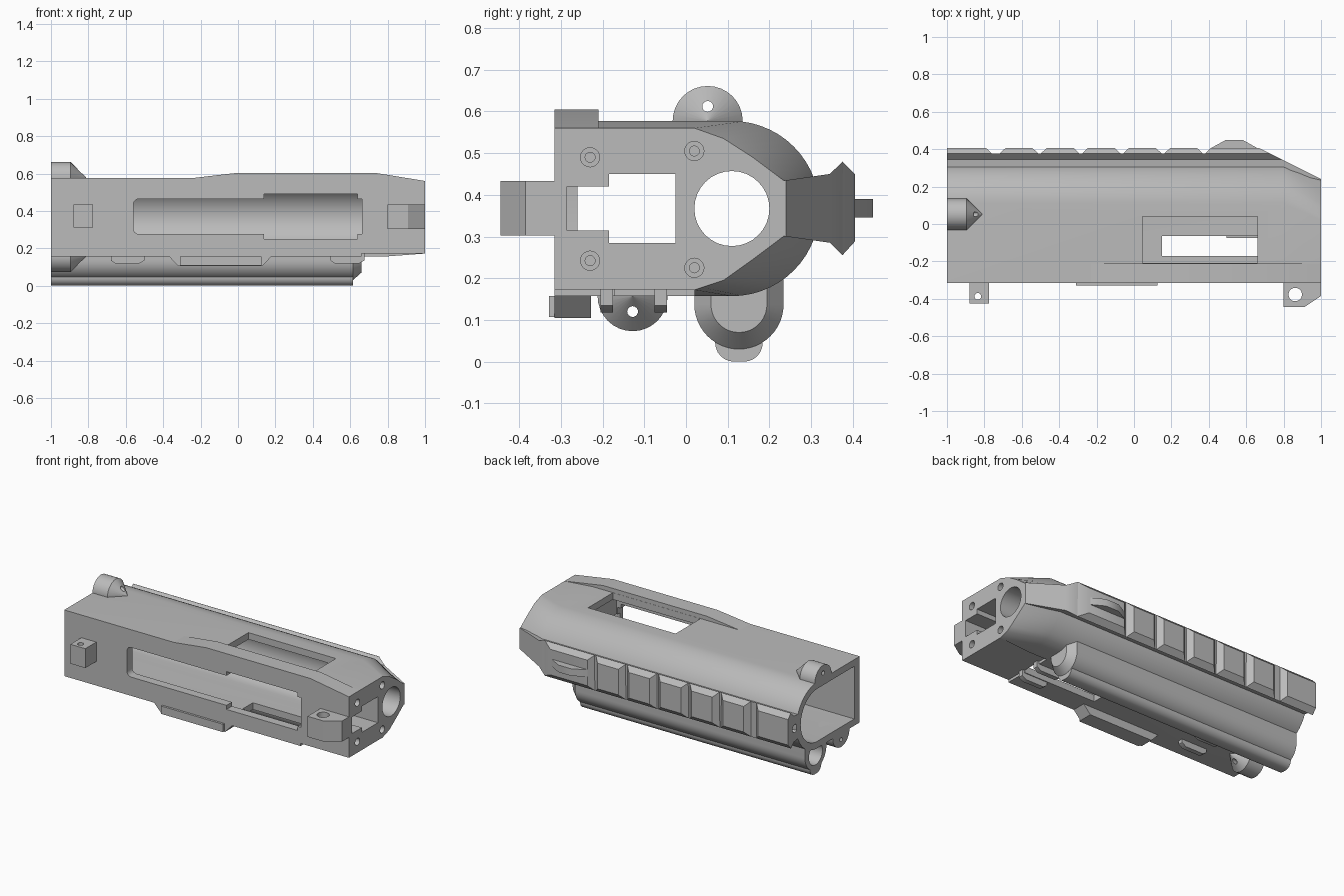
import bpy, bmesh, math

if "Cube" in bpy.data.objects:
    bpy.data.objects.remove(bpy.data.objects["Cube"], do_unlink=True)

grey = bpy.data.materials.new("plain_grey")
grey.use_nodes = True
GREY = (0.5, 0.5, 0.5, 1)
grey.diffuse_color = GREY
grey.node_tree.nodes["Principled BSDF"].inputs["Base Color"].default_value = GREY
cutters = []


def loft(name, sections):
    """Skin matching closed sections and cap both ends."""
    bm = bmesh.new()
    rings = [[bm.verts.new(p) for p in s] for s in sections]
    n = len(rings[0])
    for a, b in zip(rings, rings[1:]):
        for i in range(n):
            j = (i + 1) % n
            bm.faces.new((a[i], a[j], b[j], b[i]))
    bm.faces.new(rings[0])
    bm.faces.new(rings[-1])
    bmesh.ops.recalc_face_normals(bm, faces=bm.faces)
    mesh = bpy.data.meshes.new(name)
    bm.to_mesh(mesh)
    bm.free()
    mesh.materials.append(grey)
    ob = bpy.data.objects.new(name, mesh)
    bpy.context.collection.objects.link(ob)
    return ob


def place(axis, t, pts):
    if axis == "x":
        return [(t, a, b) for a, b in pts]
    if axis == "y":
        return [(a, t, b) for a, b in pts]
    return [(a, b, t) for a, b in pts]


def prism(name, axis, lo, hi, pts):
    return loft(name, [place(axis, lo, pts), place(axis, hi, pts)])


def rect(a0, a1, b0, b1):
    return [(a0, b0), (a1, b0), (a1, b1), (a0, b1)]


def arc(a, b, r, start=0, end=360, n=32):
    """Arc points; a full circle leaves out the repeated last point."""
    count = n if end - start == 360 else n + 1
    angles = [math.radians(start + (end - start) * i / n) for i in range(count)]
    return [(a + r * math.cos(t), b + r * math.sin(t)) for t in angles]


def rounded(a0, a1, b0, b1, r):
    return (arc(a0 + r, b0 + r, r, 180, 270, 6) + arc(a1 - r, b0 + r, r, 270, 360, 6)
            + arc(a1 - r, b1 - r, r, 0, 90, 6) + arc(a0 + r, b1 - r, r, 90, 180, 6))


def cutter(axis, lo, hi, pts):
    ob = prism("cutter", axis, lo, hi, pts)
    ob.hide_render = True
    cutters.append(ob)
    return ob


def cut(ob, *tools):
    bpy.context.view_layer.objects.active = ob
    for tool in tools:
        mod = ob.modifiers.new("cut", "BOOLEAN")
        mod.operation, mod.solver, mod.object = "DIFFERENCE", "EXACT", tool
        bpy.ops.object.modifier_apply(modifier=mod.name)


# Shared cutters: hollow interior and sloping muzzle plane
cavity = cutter("x", -1.05, 0.67, [(-0.26, 0.2)] + arc(0.11, 0.367, 0.167, -90, 90, 24) + [(-0.26, 0.534)])
wedge = cutter("z", 0.1, 0.7, [(0.58, 0.45), (1.04, 0.22), (1.04, 0.6), (0.58, 0.6)])

# Main housing, round on the left and tapered at the muzzle
full = [(-0.315, 0.157)] + arc(0.11, 0.367, 0.21, -90, 90, 28) + [(-0.315, 0.577)]
half = [(0.02, 0.172), (0.09, 0.195), (0.16, 0.245), (0.24, 0.305), (0.24, 0.43)]
corners = half + [(0.16, 0.49), (0.09, 0.535), (0.02, 0.56)]
end = [(-0.315, 0.172)]
for (y0, z0), (y1, z1) in zip(corners, corners[1:]):
    end += [(y0 + (y1 - y0) * k / 4, z0 + (z1 - z0) * k / 4) for k in range(4)]
end += [corners[-1], (-0.315, 0.56)]
body = loft("housing", [place("x", -1, full), place("x", 0.8, full), place("x", 1, end)])
tools = [
    cavity,
    cutter("x", 0.6, 1.1, arc(0.11, 0.367, 0.09)),                       # barrel bore
    cutter("x", 0.6, 1.1, rect(-0.185, -0.025, 0.285, 0.45)),            # muzzle tunnel
    cutter("x", 0.6, 1.1, rect(-0.285, -0.17, 0.315, 0.42)),             # tunnel notch
    cutter("y", -0.4, -0.2, rounded(-0.56, 0.662, 0.276, 0.464, 0.03)),  # side slot
    cutter("y", -0.4, -0.2, rect(0.14, 0.64, 0.25, 0.49)),               # wide slot
    cutter("y", -0.4, -0.2, rect(0.5, 0.662, 0.276, 0.464)),             # square slot end
    cutter("z", 0.45, 0.7, rect(0.045, 0.66, -0.209, 0.04)),             # top window
    cutter("z", 0.05, 0.3, rect(0.15, 0.66, -0.17, -0.065)),             # bottom window
    cutter("z", 0.05, 0.173, rect(0.66, 1.1, -0.4, 0.02)),               # lower relief
]
for y, z in [(-0.23, 0.49), (0.02, 0.505), (-0.23, 0.242), (0.02, 0.225)]:
    tools.append(cutter("x", 0.97, 1.1, arc(y, z, 0.023, n=20)))
    tools.append(cutter("x", 0.85, 1.05, arc(y, z, 0.012, n=16)))
cut(body, *tools)

# Raised cheek along the top right edge
prism("top_cheek", "y", -0.315, -0.21,
      [(-0.23, 0.577), (0, 0.604), (0.73, 0.604), (1, 0.56), (0.8, 0.577)])

# Accessory rail on the left side, with teeth and a sight ridge
rail = prism("rail_base", "x", -1, 1,
             [(0.22, 0.303), (0.345, 0.285), (0.375, 0.255), (0.376, 0.48), (0.345, 0.45), (0.22, 0.432)])
rail_hole = cutter("x", -1.1, -0.8, arc(0.335, 0.367, 0.025, n=20))
cut(rail, cavity, wedge, rail_hole)
spans = [(-1, -0.79)] + [(-0.688 + 0.22 * i, -0.542 + 0.22 * i) for i in range(5)] + [(0.41, 1)]
for x0, x1 in spans:
    a = x0 if x0 == -1 else x0 - 0.032
    tooth = loft("rail_tooth", [place("y", 0.375, rect(a, x1 + 0.032, 0.255, 0.48)),
                                place("y", 0.405, rect(x0, x1, 0.288, 0.45))])
    if x1 == 1:
        cut(tooth, wedge)
prism("sight_ridge", "z", 0.345, 0.39,
      [(0.41, 0.4), (0.41, 0.405), (0.49, 0.449), (0.582, 0.449), (0.67, 0.4)])


# Pointed bosses at the rear, above and below
def boss(name, y, z, hole_z):
    ob = loft(name, [place("x", -1, arc(y, z, 0.084)), place("x", -0.895, arc(y, z, 0.084)),
                     place("x", -0.812, arc(y, z, 0.001))])
    cut(ob, cavity, cutter("x", -1.1, -0.7, arc(y, hole_z, 0.013, n=16)))


boss("top_boss", 0.052, 0.577, 0.612)
boss("bottom_boss", -0.128, 0.157, 0.12)


# Lower tube with bevelled nose, and the ridge under it
def tube_section(x, r):
    return place("x", x, arc(0.127, 0.137, r, 180, 360, 24) + [(0.127 + r, 0.25), (0.127 - r, 0.25)])


tube = loft("lower_tube", [tube_section(-1, 0.107), tube_section(0.615, 0.107), tube_section(0.66, 0.067)])
bore = cutter("x", -1.1, 0.5, arc(0.127, 0.125, 0.068))
cut(tube, cavity, bore)
ridge = prism("tube_ridge", "x", -1, 0.615, rounded(0.07, 0.184, 0, 0.1, 0.045))
cut(ridge, bore)

# Side lugs with vertical pin holes
lug = prism("front_lug", "z", 0.302, 0.433,
            [(0.8, -0.315), (0.8, -0.445), (0.91, -0.445), (1, -0.385), (1, -0.315)])
cut(lug, cutter("z", 0.2, 0.5, arc(0.862, -0.377, 0.036)))
lug = prism("rear_lug", "z", 0.31, 0.433, rect(-0.88, -0.775, -0.425, -0.315))
cut(lug, cutter("z", 0.2, 0.5, arc(-0.835, -0.387, 0.018, n=20)))

# Lower mounting bracket with its outer plate
prism("lower_bracket", "y", -0.315, -0.228,
      [(-0.37, 0.158), (-0.32, 0.105), (0.13, 0.105), (0.18, 0.158)])
prism("bracket_plate", "y", -0.329, -0.31, rect(-0.31, 0.125, 0.107, 0.157))

# Paired tabs under the housing
for x in (-0.68, 0.495):
    for y in (-0.205, -0.075):
        prism("lower_tab", "y", y, y + 0.03,
              [(x, 0.175), (x, 0.135), (x + 0.025, 0.118), (x + 0.15, 0.118), (x + 0.18, 0.135), (x + 0.18, 0.175)])

for tool in cutters:
    bpy.data.objects.remove(tool, do_unlink=True)
for ob in bpy.context.scene.objects:
    ob.select_set(ob.type == "MESH")
bpy.context.view_layer.objects.active = body
bpy.ops.object.shade_smooth_by_angle(angle=math.radians(30))
